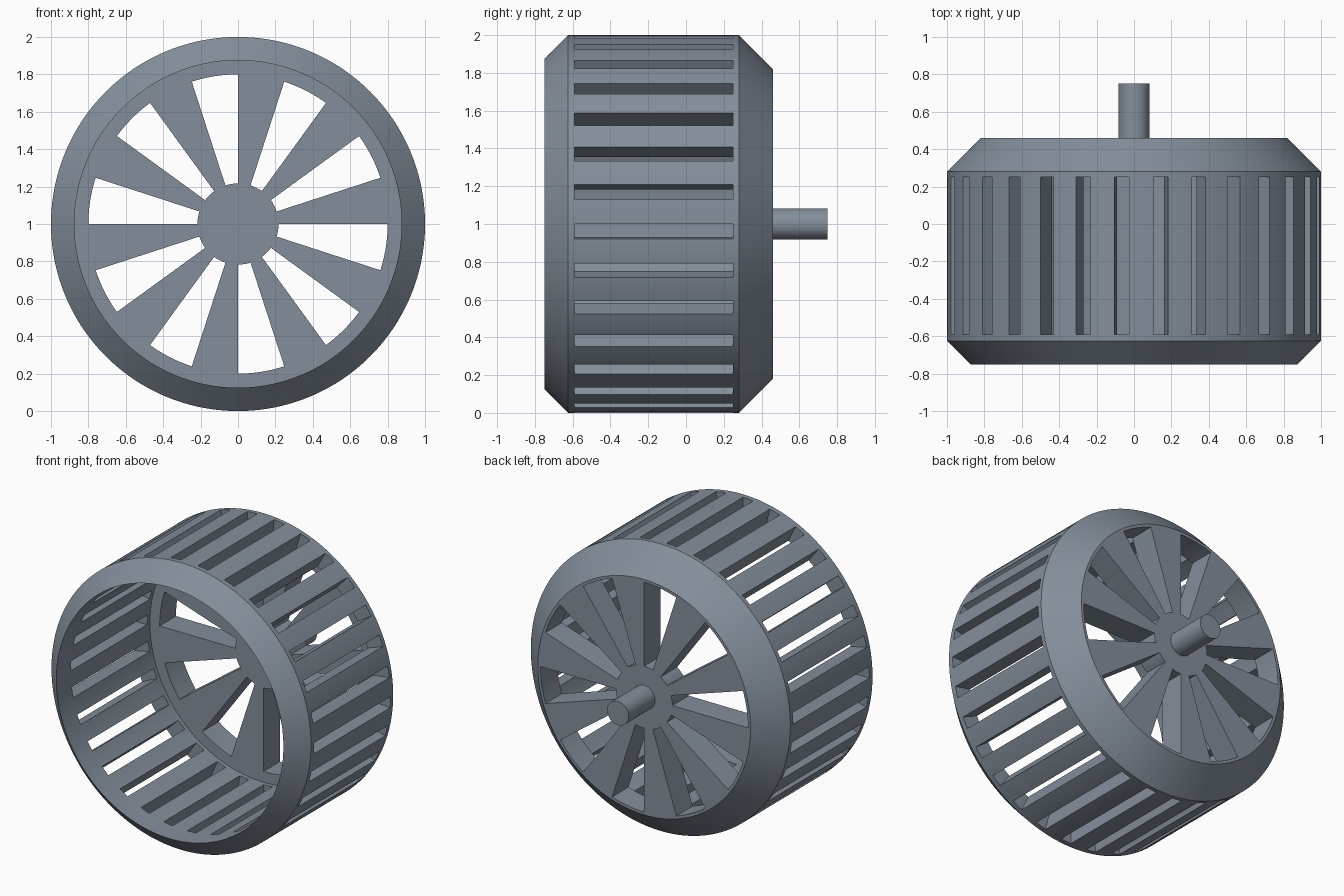
import bpy, bmesh, math

if "Cube" in bpy.data.objects:
    bpy.data.objects.remove(bpy.data.objects["Cube"])

N = 240  # columns around the axis, 1.5 degrees each
AXIS_Z = 1.0

# slate grey paint
slate = bpy.data.materials.new("slate_grey")
slate.diffuse_color = (0.23, 0.275, 0.33, 1.0)
slate.use_nodes = True
slate.node_tree.nodes["Principled BSDF"].inputs["Base Color"].default_value = slate.diffuse_color


def revolve_cells(name, cells):
    """Sweep (radius, y) outlines round the y axis, column by column.
    Each cell has a rule saying in which columns it is solid;
    walls shared by two solid cells are dropped."""
    bm = bmesh.new()
    verts, faces = {}, {}

    def vert(r, y, i):
        key = (r, y, i % N if r > 0 else 0)
        if key not in verts:
            a = math.tau * key[2] / N
            verts[key] = bm.verts.new((r * math.sin(a), y, AXIS_Z + r * math.cos(a)))
        return verts[key]

    def wall(vs):
        vs = list(dict.fromkeys(vs))
        if len(vs) < 3:
            return
        key = frozenset(vs)
        if key in faces:
            del faces[key]
        else:
            faces[key] = vs

    for outline, solid in cells:
        for i in filter(solid, range(N)):
            a = [vert(r, y, i) for r, y in outline]
            b = [vert(r, y, i + 1) for r, y in outline]
            wall(a)
            wall(b[::-1])
            for k in range(len(a)):
                j = (k + 1) % len(a)
                wall([a[k], b[k], b[j], a[j]])
    for vs in faces.values():
        bm.faces.new(vs)
    loose = [v for v in bm.verts if not v.link_faces]
    bmesh.ops.delete(bm, geom=loose, context='VERTS')
    bmesh.ops.recalc_face_normals(bm, faces=bm.faces[:])
    mesh = bpy.data.meshes.new(name)
    bm.to_mesh(mesh)
    bm.free()
    mesh.materials.append(slate)
    obj = bpy.data.objects.new(name, mesh)
    bpy.context.collection.objects.link(obj)
    bpy.ops.object.select_all(action='DESELECT')
    obj.select_set(True)
    bpy.context.view_layer.objects.active = obj
    bpy.ops.object.shade_smooth_by_angle(angle=math.radians(25))
    return obj


def everywhere(i):
    return True


def slat(i):      # 30 slots, 4.5 degrees wide
    return i % 8 not in (4, 5, 6)


def spoke(i):     # 10 spokes, 18 degrees wide
    return i % 24 < 12


BORE, RIM, HUB, WINDOW = 0.875, 1.0, 0.217, 0.8
PLATE, BACK = 0.28, 0.46

revolve_cells("slotted_wheel", [
    # bevelled front lip
    ([(BORE, -0.75), (RIM, -0.625), (RIM, -0.59), (BORE, -0.59)], everywhere),
    # slats between the slots
    ([(BORE, -0.59), (RIM, -0.59), (RIM, 0.25), (BORE, 0.25)], slat),
    # band behind the slots
    ([(BORE, 0.25), (RIM, 0.25), (RIM, PLATE), (BORE, PLATE)], everywhere),
    # bevelled back ring
    ([(WINDOW, PLATE), (BORE, PLATE), (RIM, PLATE), (0.82, BACK), (WINDOW, BACK)], everywhere),
    # spokes of the back plate
    ([(HUB, PLATE), (WINDOW, PLATE), (WINDOW, BACK), (HUB, BACK)], spoke),
    # hub
    ([(0, PLATE), (HUB, PLATE), (HUB, BACK), (0, BACK)], everywhere),
])

# axle stub at the back
revolve_cells("axle", [
    ([(0, BACK), (0.083, BACK), (0.083, 0.75), (0, 0.75)], everywhere),
])
